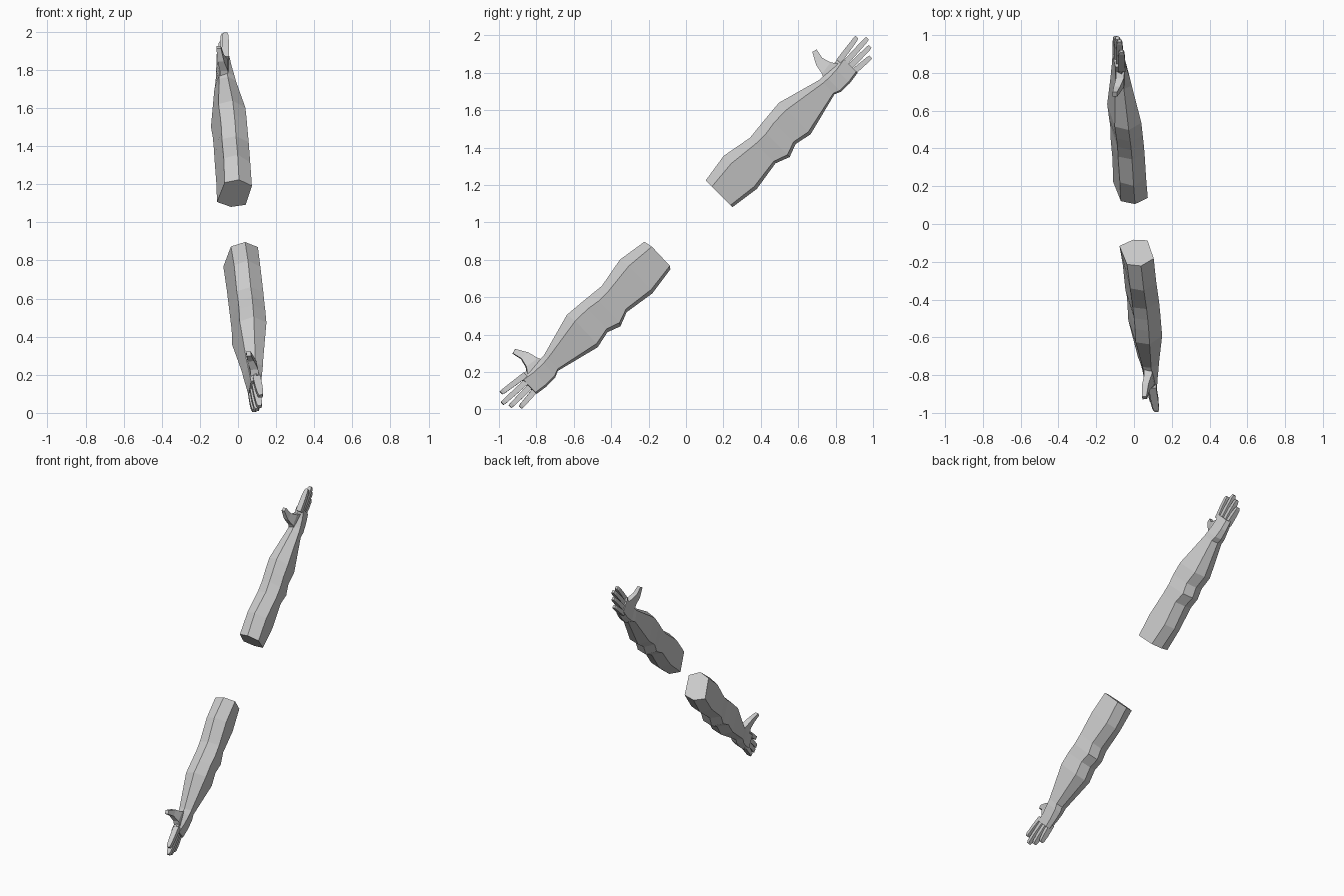
import bpy, bmesh, math
from mathutils import Vector, Matrix

if "Cube" in bpy.data.objects:
    bpy.data.objects.remove(bpy.data.objects["Cube"])

R = math.sqrt(0.5)
skin = bpy.data.materials.new("plain_grey")
skin.diffuse_color = (0.6, 0.6, 0.6, 1)
skin.use_nodes = True
skin.node_tree.nodes["Principled BSDF"].inputs["Base Color"].default_value = skin.diffuse_color


def place(x, s, t):
    """Arm space (x across, s along the arm, t toward the thumb side) to world."""
    return Vector((x, (s - t) * R, 1 + (s + t) * R))


# Reflection that turns the upper arm into the lower one
n = Vector((-0.069, R, R)).normalized()
reflect = Matrix(((1, 0, 0), (0, 1, 0), (0, 0, 1)))
for i in range(3):
    for j in range(3):
        reflect[i][j] -= 2 * n[i] * n[j]
centre = Vector((0, 0, 1))


def loft(name, rings):
    """Skin a list of rings into a closed part, once for each arm."""
    for side in ("upper", "lower"):
        bm = bmesh.new()
        loops = []
        for ring in rings:
            pts = [place(*p) for p in ring]
            if side == "lower":
                pts = [centre + reflect @ (p - centre) for p in pts]
            loops.append([bm.verts.new(p) for p in pts])
        k = len(rings[0])
        for a, b in zip(loops, loops[1:]):
            for i in range(k):
                bm.faces.new((a[i], a[(i + 1) % k], b[(i + 1) % k], b[i]))
        bm.faces.new(loops[0])
        bm.faces.new(loops[-1])
        bmesh.ops.recalc_face_normals(bm, faces=bm.faces)
        me = bpy.data.meshes.new(side + "_" + name)
        bm.to_mesh(me)
        bm.free()
        me.materials.append(skin)
        bpy.context.collection.objects.link(bpy.data.objects.new(me.name, me))


# Arm and palm: one slanted six-sided section fitted into each ring's limits
SECTION = [(1, .77), (.82, .075), (.40, 0), (0, .18), (.22, .89), (.63, 1)]
ARM = [  # s, x min, x max, t min, t max
    (.233, -.110, .073, -.118, .084),
    (.394, -.114, .064, -.141, .109),
    (.562, -.124, .056, -.115, .078),
    (.639, -.126, .051, -.145, .086),
    (.711, -.132, .046, -.118, .093),
    (.804, -.142, .039, -.138, .101),
    (1.045, -.124, -.012, -.077, .034),
    (1.080, -.121, -.018, -.092, .036),
    (1.146, -.116, -.032, -.093, .038),
    (1.215, -.114, -.046, -.083, .050),
]
loft("arm", [[(x0 + u * (x1 - x0), s, t0 + v * (t1 - t0)) for u, v in SECTION]
             for s, x0, x1, t0, t1 in ARM])


# Fingers: tapered four-sided bars fanning out from the knuckles
def finger_ring(x, s, t, hx, ht):
    return [(x + hx, s, t + ht), (x + hx, s, t - ht),
            (x - hx, s, t - ht), (x - hx, s, t + ht)]


FINGERS = [  # name, root x, root t, tip x, tip s, tip t
    ("index_finger", -.066, .031, -.066, 1.347, .054),
    ("middle_finger", -.075, .000, -.077, 1.382, .010),
    ("ring_finger", -.084, -.032, -.088, 1.362, -.031),
    ("little_finger", -.092, -.063, -.097, 1.324, -.073),
]
for name, rx, rt, tx, ts, tt in FINGERS:
    rings = []
    for f, hx, ht in ((0, .020, .016), (.55, .019, .0145), (.9, .015, .013), (1, .009, .010)):
        rings.append(finger_ring(rx + f * (tx - rx), 1.185 + f * (ts - 1.185),
                                 rt + f * (tt - rt), hx, ht))
    loft(name, rings)

# Thumb: bends away from the palm, sections cut across its length
THUMB = [  # x, s near wrist, t, s near fingers, t, half thickness
    (-.072, 1.060, .015, 1.180, .020, .022),
    (-.074, 1.076, .048, 1.152, .058, .021),
    (-.090, 1.088, .105, 1.137, .107, .017),
    (-.101, 1.122, .167, 1.148, .160, .012),
]
loft("thumb", [[(x + h, s0, t0), (x + h, s1, t1), (x - h, s1, t1), (x - h, s0, t0)]
               for x, s0, t0, s1, t1, h in THUMB])
